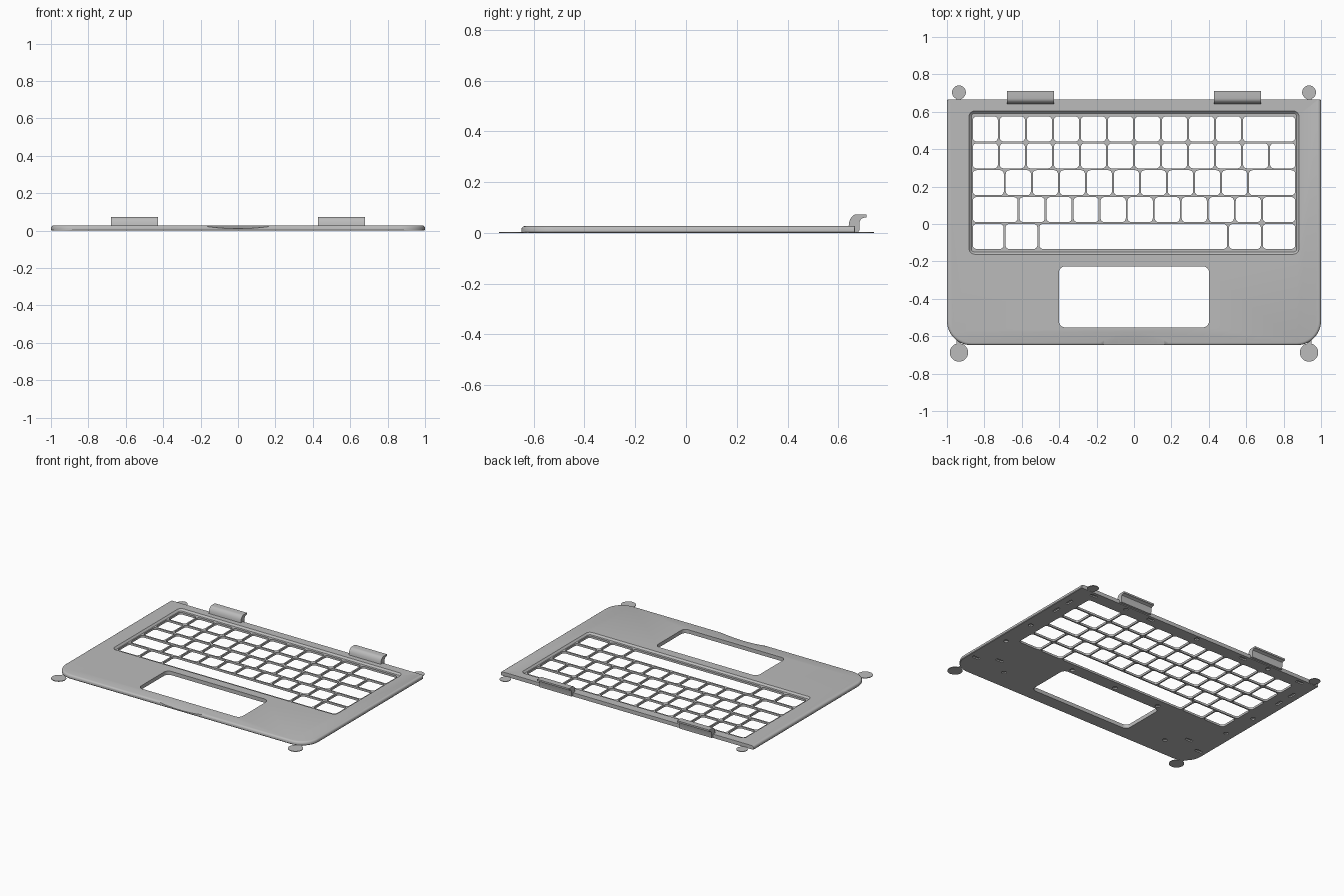
import bpy, bmesh, math
from mathutils import Matrix, Vector

if "Cube" in bpy.data.objects:
    bpy.data.objects.remove(bpy.data.objects["Cube"])

grey = bpy.data.materials.new("satin_grey")
grey.diffuse_color = (0.5, 0.5, 0.5, 1)
grey.use_nodes = True
grey.node_tree.nodes["Principled BSDF"].inputs["Base Color"].default_value = grey.diffuse_color


def make(name, bm):
    bmesh.ops.recalc_face_normals(bm, faces=bm.faces)
    me = bpy.data.meshes.new(name)
    bm.to_mesh(me)
    bm.free()
    ob = bpy.data.objects.new(name, me)
    bpy.context.collection.objects.link(ob)
    return ob


def finish(ob, angle=30):
    ob.data.materials.clear()
    ob.data.materials.append(grey)
    bpy.ops.object.select_all(action='DESELECT')
    ob.select_set(True)
    bpy.context.view_layer.objects.active = ob
    bpy.ops.object.shade_smooth_by_angle(angle=math.radians(angle))


def outline(x0, x1, y0, y1, rf, rb, n):
    """Rounded rectangle with separate front and back corner radii."""
    corners = [(x1 - rb, y1 - rb, rb), (x0 + rb, y1 - rb, rb),
               (x0 + rf, y0 + rf, rf), (x1 - rf, y0 + rf, rf)]
    return [(cx + r * math.cos((q + i / n) * math.pi / 2),
             cy + r * math.sin((q + i / n) * math.pi / 2))
            for q, (cx, cy, r) in enumerate(corners) for i in range(n + 1)]


def loft(bm, layers, n=6):
    """Stack of rounded rectangles: (z, x0, x1, y0, y1, front r, back r)."""
    rings = [[bm.verts.new((x, y, l[0])) for x, y in outline(*l[1:], n)] for l in layers]
    for a, b in zip(rings, rings[1:]):
        for i in range(len(a)):
            j = (i + 1) % len(a)
            bm.faces.new((a[i], a[j], b[j], b[i]))
    bm.faces.new(rings[0][::-1])
    bm.faces.new(rings[-1])


def disc(bm, x, y, r, z0, z1, n=32):
    bmesh.ops.create_cone(bm, cap_ends=True, segments=n, radius1=r, radius2=r, depth=z1 - z0,
                          matrix=Matrix.Translation((x, y, (z0 + z1) / 2)))


def cut(ob, cutter):
    mod = ob.modifiers.new("cut", 'BOOLEAN')
    mod.operation, mod.solver, mod.object = 'DIFFERENCE', 'EXACT', cutter
    bpy.context.view_layer.objects.active = ob
    bpy.ops.object.modifier_apply(modifier=mod.name)
    bpy.data.objects.remove(cutter)


# Main deck with rounded front corners and a softened upper edge
TOP = 0.027
bm = bmesh.new()
loft(bm, [(z, -1 + d, 1 - d, -0.648 + d, 0.665, 0.13 - d, 0.004)
          for z, d in ((0, 0.003), (0.004, 0), (0.016, 0), (0.022, 0.003),
                       (0.0255, 0.008), (TOP, 0.014))], 12)
deck = make("deck", bm)

# Sunken keyboard well with sloped walls
bm = bmesh.new()
loft(bm, [(z, -0.882 + d, 0.882 - d, -0.162 + d, 0.604 - d, 0.03 - d, 0.03 - d)
          for z, d in ((0.015, 0.012), (0.018, 0.008), (TOP, 0), (0.06, 0))])
cut(deck, make("well_cutter", bm))

# Key openings, row by row in key units, plus the touchpad opening
rows = [[1] * 10 + [2], [1] * 12, [1.22] + [1] * 9 + [1.78],
        [1.73] + [1] * 9 + [1.27], [1.21, 1.25, 7.02, 1.25, 1.27]]
LEFT, UNIT, PITCH, GAP = -0.867, 1.734 / 12, 0.1437, 0.005
bm = bmesh.new()
for r, row in enumerate(rows):
    x, y = LEFT, 0.580 - r * PITCH
    for w in row:
        box = (x + GAP, x + w * UNIT - GAP, y - PITCH + GAP, y - GAP, 0.02, 0.02)
        loft(bm, [(-0.02, *box), (0.08, *box)], 4)
        x += w * UNIT
pad = (-0.402, 0.402, -0.553, -0.226, 0.035, 0.035)
loft(bm, [(-0.02, *pad), (0.08, *pad)])
cut(deck, make("opening_cutter", bm))

# Thumb scoop in the front edge, a large tilted cylinder
R, tilt = 1.3, math.atan2(0.017, 0.07)
normal = Vector((0, -math.sin(tilt), math.cos(tilt)))
bm = bmesh.new()
bmesh.ops.create_cone(
    bm, cap_ends=True, segments=256, radius1=R, radius2=R, depth=0.4,
    matrix=Matrix.Translation(Vector((0, -0.648, 0.010)) + normal * R)
    @ Matrix.Rotation(tilt - math.pi / 2, 4, 'X'))
cut(deck, make("scoop_cutter", bm))

# Shallow screw holes and slots in the underside
holes = [(0.68, -0.50), (0.93, -0.18), (0.94, 0.08), (0.60, 0.632), (0.36, -0.192)]
slots = [(0.94, -0.47, 0), (0.80, -0.40, 0), (0.94, 0.34, 1), (0.94, 0.47, 1),
         (0.87, 0.632, 0), (0.39, 0.632, 0)]
bm = bmesh.new()
for s in (-1, 1):
    for x, y in holes:
        disc(bm, s * x, y, 0.016, -0.01, 0.009, 16)
    for x, y, along in slots:
        hx, hy = (0.010, 0.028) if along else (0.028, 0.010)
        box = (s * x - hx, s * x + hx, y - hy, y + hy, 0.004, 0.004)
        loft(bm, [(-0.01, *box), (0.009, *box)], 2)
for y in (-0.192, 0.632):
    disc(bm, 0, y, 0.016, -0.01, 0.009, 16)
cut(deck, make("underside_cutter", bm))
finish(deck)

# Hooked hinge covers at the back
profile = [(0.640, 0.022), (0.642, 0.040), (0.646, 0.053), (0.653, 0.064), (0.662, 0.071),
           (0.672, 0.073), (0.710, 0.073), (0.710, 0.061), (0.697, 0.059), (0.688, 0.053),
           (0.684, 0.044), (0.682, 0.006), (0.660, 0.006), (0.660, 0.022)]
for side, x0 in (("left", -0.68), ("right", 0.427)):
    bm = bmesh.new()
    face = bm.faces.new([bm.verts.new((x0, y, z)) for y, z in profile])
    ext = bmesh.ops.extrude_face_region(bm, geom=[face])
    bmesh.ops.translate(bm, vec=(0.253, 0, 0),
                        verts=[v for v in ext["geom"] if isinstance(v, bmesh.types.BMVert)])
    finish(make(side + "_hinge_cover", bm))

# Thin corner discs joined to the deck by small tabs
for side, s in (("left", -1), ("right", 1)):
    for end, y, r, t0, t1 in (("front", -0.687, 0.049, -0.66, -0.615),
                              ("back", 0.704, 0.037, 0.655, 0.69)):
        bm = bmesh.new()
        disc(bm, s * 0.936, y, r, 0, 0.004)
        tab = (s * 0.936 - 0.012, s * 0.936 + 0.012, t0, t1, 0.002, 0.002)
        loft(bm, [(0.0005, *tab), (0.0035, *tab)], 2)
        finish(make(f"{end}_{side}_disc", bm))
